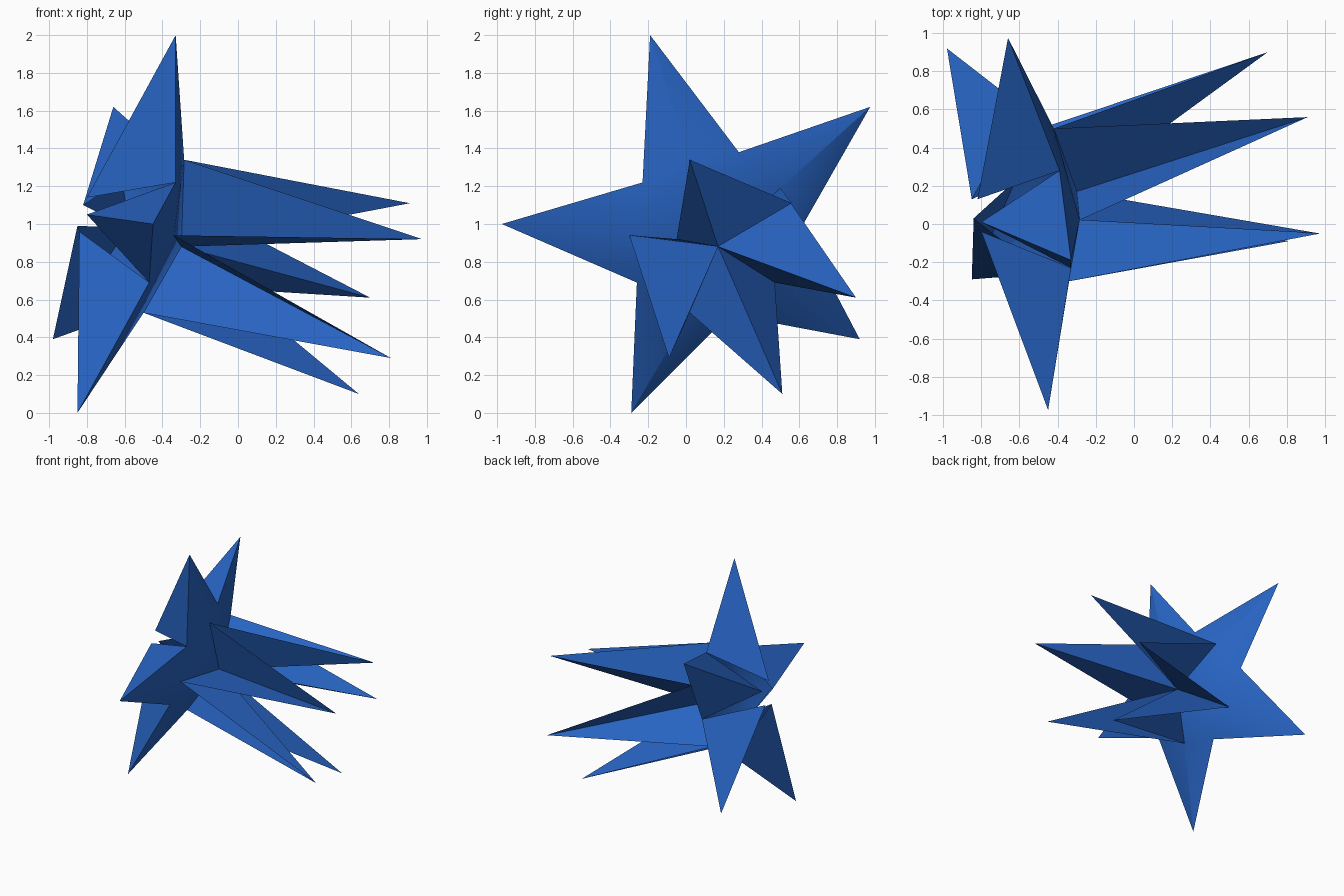
import bpy, bmesh, math
from mathutils import Vector

if "Cube" in bpy.data.objects:
    bpy.data.objects.remove(bpy.data.objects["Cube"])

blue = bpy.data.materials.new("royal_blue")
blue.diffuse_color = (0.021, 0.128, 0.55, 1)
blue.use_nodes = True
blue.node_tree.nodes["Principled BSDF"].inputs["Base Color"].default_value = blue.diffuse_color

# Five-fold layout, running around the x axis from the top
rear_tip = [(-.33, -.19, 2.0), (-.45, -.975, 1.0), (-.85, -.29, 0.0),
            (-.98, .92, .39), (-.66, .975, 1.62)]
valley = [(-.39, .28, 1.38), (-.33, -.23, 1.22), (-.47, -.26, .69),
          (-.62, .23, .52), (-.58, .61, .98)]
ridge = [(-.285, .02, 1.34), (-.34, -.30, .94), (-.50, .02, .53),
         (-.58, .47, .69), (-.42, .50, 1.19)]
back_point = [(-.80, .01, 1.14), (-.80, -.04, 1.05), (-.84, .03, .96),
              (-.85, .13, .99), (-.82, .13, 1.10)]
front_tip = [(.975, -.05, .92), (.81, -.09, .29), (.64, .51, .10),
             (.70, .90, .61), (.91, .56, 1.11)]
hub = (-.30, .17, .88)


def build(name, groups, smooth):
    """Make triangles; each group faces away from its own inner point."""
    bm = bmesh.new()
    verts = {}
    for inner, triangles in groups:
        for tri in triangles:
            a, b, c = (Vector(p) for p in tri)
            if (b - a).cross(c - a).dot((a + b + c) / 3 - inner) < 0:
                tri = tri[::-1]
            for p in tri:
                if p not in verts:
                    verts[p] = bm.verts.new(p)
            bm.faces.new([verts[p] for p in tri])
    mesh = bpy.data.meshes.new(name)
    bm.to_mesh(mesh)
    bm.free()
    mesh.materials.append(blue)
    ob = bpy.data.objects.new(name, mesh)
    bpy.context.collection.objects.link(ob)
    if smooth:
        bpy.context.view_layer.objects.active = ob
        ob.select_set(True)
        bpy.ops.object.shade_smooth_by_angle(angle=math.radians(30))
        ob.select_set(False)


def middle(*points):
    return sum((Vector(p) for p in points), Vector()) / len(points)


body, spikes = [], []
for i in range(5):
    j = (i + 1) % 5
    tip, left, right = rear_tip[i], valley[i], valley[j]
    core = middle(tip, left, right, back_point[i])
    # Star arm: shallow ridged front and two long rear faces
    body.append((core, [(tip, left, ridge[i]), (tip, ridge[i], right),
                        (tip, left, back_point[i]), (tip, right, back_point[i])]))
    # Shallow domed centre of the star
    body.append((middle(*back_point), [(ridge[i], right, ridge[j]),
                                       (ridge[i], ridge[j], hub)]))
    # Forward spike: two folded blades meeting along the hub edge
    core = middle(ridge[i], ridge[j], hub, front_tip[i])
    spikes.append((core, [(ridge[i], hub, front_tip[i]),
                          (ridge[j], hub, front_tip[i])]))

build("star_body", body, True)
build("forward_spikes", spikes, False)
